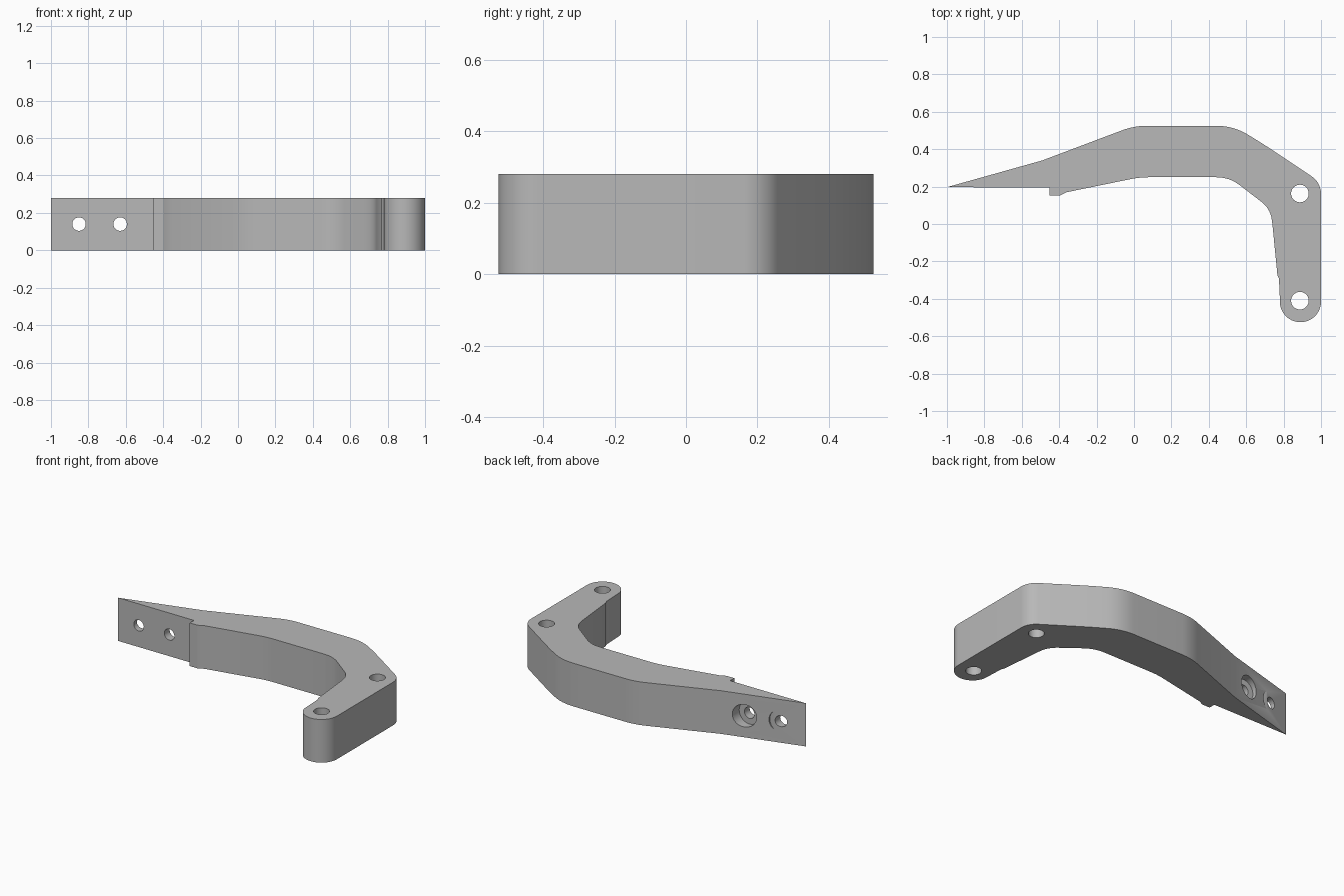
import bpy, bmesh, math
from mathutils import Vector, Matrix

if "Cube" in bpy.data.objects:
    bpy.data.objects.remove(bpy.data.objects["Cube"])

HEIGHT = 0.28

grey = bpy.data.materials.new("plain grey")
grey.diffuse_color = (0.48, 0.48, 0.48, 1)
grey.use_nodes = True
grey.node_tree.nodes["Principled BSDF"].inputs["Base Color"].default_value = grey.diffuse_color


def rounded(corners, steps=8):
    """Outline from (x, y, trim) corners; trim is the rounding's tangent length."""
    pts = []
    for i, (x, y, trim) in enumerate(corners):
        p = Vector((x, y))
        if not trim:
            pts.append(p)
            continue
        a = Vector(corners[i - 1][:2])
        b = Vector(corners[(i + 1) % len(corners)][:2])
        a = p + (a - p).normalized() * trim
        b = p + (b - p).normalized() * trim
        for k in range(steps + 1):
            t = k / steps
            pts.append(a * (1 - t) ** 2 + p * 2 * t * (1 - t) + b * t * t)
    return pts


def arc(cx, cy, r, start, end, steps):
    return [(cx + r * math.cos(math.radians(start + (end - start) * k / steps)),
             cy + r * math.sin(math.radians(start + (end - start) * k / steps)), 0)
            for k in range(steps + 1)]


# Bracket body: outline seen from above, extruded upward
corners = [
    (-1, 0.197, 0), (-0.453, 0.195, 0), (-0.453, 0.152, 0), (-0.397, 0.152, 0),
    (-0.36, 0.17, 0), (0.03, 0.25, 0.05), (0.51, 0.25, 0.07), (0.725, 0.085, 0.055),
    (0.738, 0.02, 0.03), (0.767, -0.275, 0), (0.775, -0.29, 0),
]
corners += arc(0.89, -0.415, 0.11, 190, 360, 28)      # rounded foot
corners += arc(0.885, 0.16, 0.115, 0, 56, 12)         # outer elbow
corners += [(0.68, 0.435, 0.08), (0.53, 0.525, 0.09), (0.0, 0.525, 0.07), (-0.49, 0.34, 0)]

bm = bmesh.new()
base = bm.faces.new([bm.verts.new((p.x, p.y, 0)) for p in rounded(corners)])
top = bmesh.ops.extrude_face_region(bm, geom=[base])["geom"]
bmesh.ops.translate(bm, vec=(0, 0, HEIGHT),
                    verts=[v for v in top if isinstance(v, bmesh.types.BMVert)])
bmesh.ops.recalc_face_normals(bm, faces=bm.faces)
mesh = bpy.data.meshes.new("bracket")
bm.to_mesh(mesh)
bm.free()
mesh.materials.append(grey)
bracket = bpy.data.objects.new("bracket", mesh)
bpy.context.collection.objects.link(bracket)
bpy.context.view_layer.objects.active = bracket
bracket.select_set(True)


def drill(radius, start, end):
    """Cut a round hole between two points."""
    a, b = Vector(start), Vector(end)
    bm = bmesh.new()
    rot = (b - a).to_track_quat('Z', 'Y').to_matrix().to_4x4()
    bmesh.ops.create_cone(bm, cap_ends=True, segments=40, radius1=radius, radius2=radius,
                          depth=(b - a).length,
                          matrix=Matrix.Translation((a + b) / 2) @ rot)
    cut_mesh = bpy.data.meshes.new("hole_cutter")
    bm.to_mesh(cut_mesh)
    bm.free()
    cut_mesh.materials.append(grey)
    cutter = bpy.data.objects.new("hole_cutter", cut_mesh)
    cutter.hide_render = True
    bpy.context.collection.objects.link(cutter)
    mod = bracket.modifiers.new("hole", 'BOOLEAN')
    mod.operation = 'DIFFERENCE'
    mod.solver = 'EXACT'
    mod.object = cutter
    bpy.ops.object.modifier_apply(modifier=mod.name)
    bpy.data.objects.remove(cutter)


# Upright holes in the elbow and the foot
for y in (0.163, -0.41):
    drill(0.047, (0.887, y, -0.1), (0.887, y, HEIGHT + 0.1))

# Counterbored screw holes through the thin arm
for x in (-0.85, -0.63):
    drill(0.036, (x, 0.1, HEIGHT / 2), (x, 0.5, HEIGHT / 2))
    drill(0.073, (x, 0.25, HEIGHT / 2), (x, 0.5, HEIGHT / 2))

bpy.ops.object.shade_smooth_by_angle(angle=math.radians(25))
